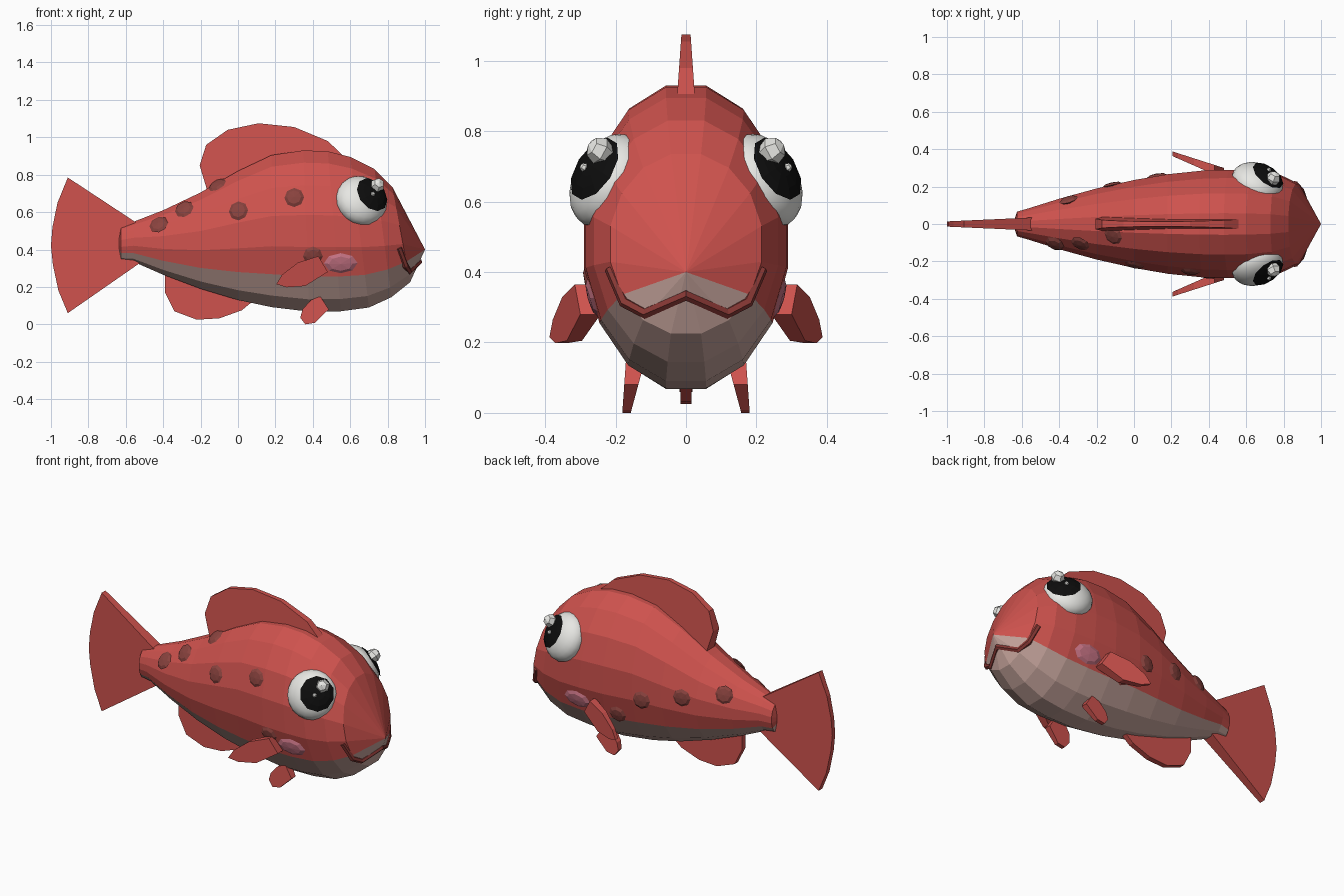
import bpy, bmesh, math
from mathutils import Vector, Matrix
from mathutils.bvhtree import BVHTree

if "Cube" in bpy.data.objects:
    bpy.data.objects.remove(bpy.data.objects["Cube"], do_unlink=True)


def material(name, r, g, b):
    m = bpy.data.materials.new(name)
    m.use_nodes = True
    m.diffuse_color = (r, g, b, 1)
    bsdf = m.node_tree.nodes["Principled BSDF"]
    bsdf.inputs["Base Color"].default_value = (r, g, b, 1)
    bsdf.inputs["Roughness"].default_value = 0.8
    return m


RED = material("coral red", 0.62, 0.085, 0.075)
BELLY = material("belly beige", 0.56, 0.37, 0.33)
SPOT = material("spot maroon", 0.25, 0.055, 0.048)
PINK = material("cheek pink", 0.56, 0.17, 0.23)
MOUTH = material("mouth brown red", 0.25, 0.04, 0.035)
WHITE = material("eye white", 0.82, 0.82, 0.79)
BLACK = material("pupil black", 0.004, 0.004, 0.004)


def finish(name, bm, *mats, smooth=False):
    bmesh.ops.remove_doubles(bm, verts=bm.verts, dist=0.0002)
    bmesh.ops.recalc_face_normals(bm, faces=bm.faces)
    for f in bm.faces:
        f.smooth = smooth
    me = bpy.data.meshes.new(name)
    bm.to_mesh(me)
    bm.free()
    for m in mats:
        me.materials.append(m)
    ob = bpy.data.objects.new(name, me)
    bpy.context.collection.objects.link(ob)
    return ob


def loft(bm, rings, index_of=lambda k: 0):
    rows = [[bm.verts.new(p) for p in ring] for ring in rings]
    n = len(rows[0])
    for a, b in zip(rows, rows[1:]):
        for k in range(n):
            j = (k + 1) % n
            bm.faces.new((a[k], a[j], b[j], b[k])).material_index = index_of(k)


# Body: sixteen-sided rings, each (top x, top z, bottom x, bottom z, half width)
SIDES = 16
STATIONS = [
    (-.648, .43, -.648, .43, 0), (-.625, .525, -.625, .34, .066),
    (-.56, .548, -.56, .335, .085), (-.4, .61, -.4, .265, .135),
    (-.2, .705, -.2, .19, .19), (0, .82, 0, .13, .235),
    (.18, .905, .18, .092, .266), (.35, .93, .38, .068, .285),
    (.48, .925, .55, .07, .29), (.6, .895, .7, .09, .285),
    (.73, .83, .82, .145, .262), (.825, .735, .92, .225, .215),
    (1, .4, 1, .4, 0)]


def body_ring(xt, zt, xb, zb, w):
    ring = []
    for k in range(SIDES):
        a = 2 * math.pi * (k + .5) / SIDES
        c = math.cos(a) / math.cos(math.pi / SIDES)
        t = (1 - c) / 2
        y = w * math.sin(a) / math.cos(math.pi / SIDES)
        ring.append((xt + (xb - xt) * t, y, zt + (zb - zt) * t))
    return ring


body = bmesh.new()
# the five lowest strips form the pale belly
loft(body, [body_ring(*s) for s in STATIONS], lambda k: int(5 <= k <= 9))
bmesh.ops.recalc_face_normals(body, faces=body.faces)
surface = BVHTree.FromBMesh(body)
finish("body", body, RED, BELLY)


# Fins: an outline in x, z with linear offset and half thickness
def fin(name, outline, offset, half, side=1):
    bm = bmesh.new()
    walls = []
    for s in (-1, 1):
        walls.append([bm.verts.new((x, side * (offset(x, z) + s * half(x, z)), z))
                      for x, z in outline])
    n = len(outline)
    for w in walls:
        bm.faces.new(w)
    for k in range(n):
        j = (k + 1) % n
        bm.faces.new((walls[0][k], walls[0][j], walls[1][j], walls[1][k]))
    finish(name, bm, RED)


def centre(x, z):
    return 0


fin("tail_fin", [(-.5, .515), (-.91, .785), (-.965, .65), (-.992, .52), (-1, .42),
                 (-.99, .32), (-.96, .18), (-.91, .06), (-.5, .345)],
    centre, lambda x, z: .014 + .045 * (x + 1))
fin("dorsal_fin", [(-.16, .7), (-.205, .85), (-.17, .96), (-.055, 1.04), (.11, 1.075),
                   (.3, 1.055), (.48, .98), (.575, .89), (.3, .8)],
    centre, lambda x, z: .013 + .07 * (1.075 - z))
fin("anal_fin", [(-.39, .28), (-.39, .17), (-.34, .07), (-.22, .025), (-.1, .032),
                 (.02, .075), (.1, .14), (-.1, .25)],
    centre, lambda x, z: .016)

for side, tag in ((1, "left"), (-1, "right")):
    fin(tag + "_pectoral_fin",
        [(.205, .215), (.235, .265), (.32, .33), (.43, .365), (.48, .28), (.36, .205), (.26, .198)],
        lambda x, z: .275 + .38 * (.47 - x), lambda x, z: .012 + .06 * (x - .2), side)
    fin(tag + "_pelvic_fin",
        [(.36, 0), (.333, .035), (.345, .08), (.39, .13), (.44, .15), (.485, .08), (.41, .008)],
        lambda x, z: .169 - .17 * z, lambda x, z: .012 + .1 * z, side)


# Spots and cheeks: flat faceted pads laid on the body surface
def pad(name, point, rx, rz, mat):
    loc, normal, _, _ = surface.find_nearest(Vector(point))
    along = (Vector((1, 0, 0)) - normal * normal.x).normalized()
    frame = Matrix((along, normal.cross(along), normal)).transposed().to_4x4()
    bm = bmesh.new()
    bmesh.ops.create_uvsphere(bm, u_segments=8, v_segments=4, radius=1)
    bm.transform(Matrix.Translation(loc) @ frame @ Matrix.Diagonal((rx, rz, .014, 1)))
    finish(name, bm, mat)


SPOTS = [(-.43, -.12, .545), (-.29, -.11, .62), (-.12, -.07, .76), (0, -.23, .61),
         (.3, -.26, .68), (.4, -.29, .36), (.12, .27, .43), (-.12, .22, .49),
         (-.35, .13, .54), (.29, .26, .29)]
for i, p in enumerate(SPOTS):
    pad(f"spot_{i + 1}", p, .053, .053, SPOT)


# Eyes: flattened globe, curved pupil patch and raised glints
def eye(side, tag):
    n = Vector((.35, .85 * side, .47)).normalized()
    fwd = (Vector((1, 0, 0)) - n * n.x).normalized()
    up = n.cross(fwd) * -side
    if up.z < 0:
        up = -up
    base = Matrix((fwd, up, n)).transposed().to_4x4()
    place = Matrix.Translation((.66, .222 * side, .66)) @ base @ Matrix.Diagonal((.142, .142, .09, 1))

    bm = bmesh.new()
    bmesh.ops.create_uvsphere(bm, u_segments=20, v_segments=12, radius=1)
    bm.transform(place)
    finish(tag + "_eye", bm, WHITE, smooth=True)

    turn = Vector((0, 0, 1)).rotation_difference(Vector((.33, .1, .93)))
    bm = bmesh.new()
    rings = []
    for deg in (0, 14, 28, 42):
        a = math.radians(deg)
        rings.append([place @ (turn @ Vector((math.sin(a) * math.cos(b), math.sin(a) * math.sin(b),
                                              math.cos(a))) * 1.05)
                      for b in (math.tau * k / 10 for k in range(10))])
    loft(bm, rings)
    finish(tag + "_pupil", bm, BLACK)

    for part, q, r in (("large", (.42, .44, .95), .04), ("small", (.22, .0, 1.03), .013)):
        bm = bmesh.new()
        bmesh.ops.create_uvsphere(bm, u_segments=6, v_segments=4, radius=r)
        bm.transform(Matrix.Translation(place @ Vector(q)) @ base)
        finish(f"{tag}_{part}_glint", bm, WHITE)


for side, tag in ((1, "left"), (-1, "right")):
    eye(side, tag)
    pad(tag + "_cheek", (.55, .29 * side, .32), .09, .056, PINK)

# Mouth: wavy tube across the snout
half = [(.86, .215, .41), (.895, .175, .315), (.915, .115, .283)]
path = half + [(.968, 0, .335)] + [(x, -y, z) for x, y, z in reversed(half)]
curve = bpy.data.curves.new("mouth", "CURVE")
curve.dimensions = "3D"
curve.bevel_depth = .017
curve.bevel_resolution = 1
curve.use_fill_caps = True
line = curve.splines.new("POLY")
line.points.add(len(path) - 1)
for pt, p in zip(line.points, path):
    pt.co = (*p, 1)
curve.materials.append(MOUTH)
line.use_smooth = False
mouth = bpy.data.objects.new("mouth", curve)
bpy.context.collection.objects.link(mouth)
